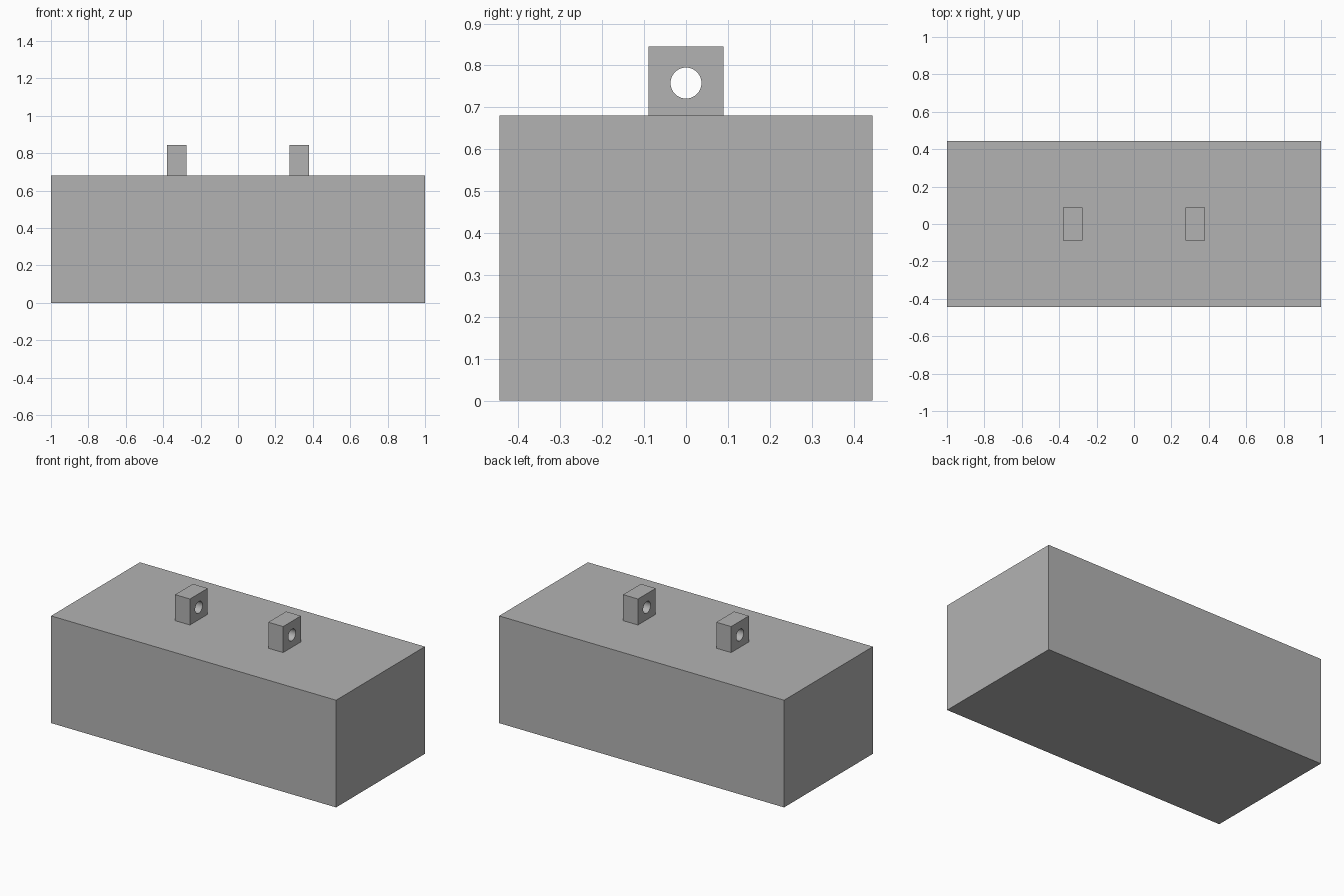
import bpy
import math

if "Cube" in bpy.data.objects:
    bpy.data.objects.remove(bpy.data.objects["Cube"], do_unlink=True)

GREY = (0.45, 0.45, 0.45, 1)
grey = bpy.data.materials.new("plain_grey")
grey.use_nodes = True
grey.diffuse_color = GREY
grey.node_tree.nodes["Principled BSDF"].inputs["Base Color"].default_value = GREY

BODY_TOP = 0.68


def box(name, center, size):
    bpy.ops.mesh.primitive_cube_add(size=1, location=center)
    obj = bpy.context.object
    obj.name = name
    obj.scale = size
    bpy.ops.object.transform_apply(location=False, rotation=False, scale=True)
    obj.data.materials.append(grey)
    return obj


def lug(name, x):
    """Upright block on the lid, bored through from side to side."""
    height = 0.165
    block = box(name, (x, 0, BODY_TOP + height / 2), (0.104, 0.178, height))
    bpy.ops.mesh.primitive_cylinder_add(
        vertices=48, radius=0.037, depth=0.3,
        location=(x, 0, 0.758), rotation=(0, math.pi / 2, 0))
    cutter = bpy.context.object
    cutter.data.materials.append(grey)
    cutter.hide_render = True

    bore = block.modifiers.new("bore", 'BOOLEAN')
    bore.operation = 'DIFFERENCE'
    bore.solver = 'EXACT'
    bore.object = cutter
    bpy.ops.object.select_all(action='DESELECT')
    block.select_set(True)
    bpy.context.view_layer.objects.active = block
    bpy.ops.object.modifier_apply(modifier=bore.name)
    bpy.data.objects.remove(cutter, do_unlink=True)
    bpy.ops.object.shade_smooth_by_angle(angle=math.radians(30))


# Main block
box("body", (0, 0, BODY_TOP / 2), (2, 0.89, BODY_TOP))

# Pair of lugs
for side, sign in (("left", 1), ("right", -1)):
    lug(side + "_lug", sign * 0.327)
